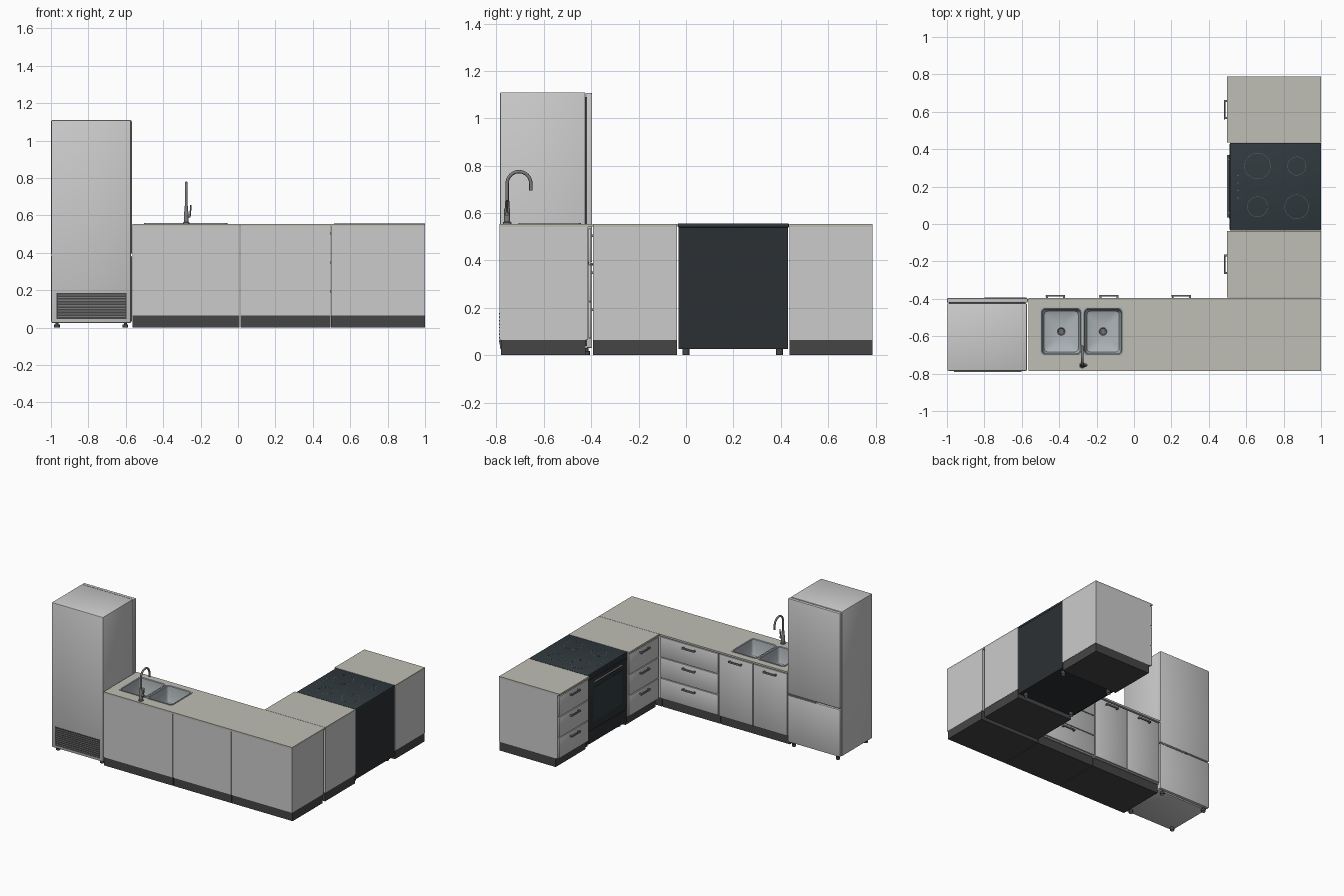
import bpy, bmesh, math
from mathutils import Vector

if "Cube" in bpy.data.objects:
    bpy.data.objects.remove(bpy.data.objects["Cube"])


def material(name, rgb):
    m = bpy.data.materials.new(name)
    m.diffuse_color = (*rgb, 1)
    m.use_nodes = True
    m.node_tree.nodes["Principled BSDF"].inputs["Base Color"].default_value = m.diffuse_color
    return m


BEIGE = material("worktop", (0.52, 0.51, 0.46))
DARK = material("dark_trim", (0.06, 0.06, 0.06))
BLACK = material("black_enamel", (0.025, 0.03, 0.034))
GLASS = material("dark_glass", (0.03, 0.042, 0.048))
MARK = material("burner_mark", (0.12, 0.13, 0.14))
STEEL = material("steel", (0.42, 0.46, 0.48))
CHROME = material("handle_metal", (0.2, 0.2, 0.2))


def finish(name, bm, mat=None, smooth=False):
    bmesh.ops.recalc_face_normals(bm, faces=bm.faces[:])
    me = bpy.data.meshes.new(name)
    bm.to_mesh(me)
    bm.free()
    ob = bpy.data.objects.new(name, me)
    bpy.context.collection.objects.link(ob)
    if mat:
        me.materials.append(mat)
    if smooth:
        bpy.ops.object.select_all(action='DESELECT')
        ob.select_set(True)
        bpy.context.view_layer.objects.active = ob
        bpy.ops.object.shade_smooth_by_angle(angle=math.radians(35))
    return ob


def box(name, a, b, mat=None, bevel=0, open_top=False):
    bm = bmesh.new()
    bmesh.ops.create_cube(bm, size=1)
    for v in bm.verts:
        v.co = Vector([(p + q) / 2 + c * abs(q - p) for p, q, c in zip(a, b, v.co)])
    if open_top:
        top = max(bm.faces, key=lambda f: f.calc_center_median().z)
        bmesh.ops.delete(bm, geom=[top], context='FACES_ONLY')
    if bevel:
        bmesh.ops.bevel(bm, geom=bm.edges[:], offset=bevel, segments=2, profile=0.5, affect='EDGES')
    return finish(name, bm, mat, bool(bevel))


def loft(name, rings, mat=None, closed=False):
    """Skin a list of equal-length rings; end rings are capped unless closed."""
    bm = bmesh.new()
    vs = [[bm.verts.new(p) for p in r] for r in rings]
    n = len(vs[0])
    pairs = list(zip(vs, vs[1:])) + ([(vs[-1], vs[0])] if closed else [])
    for r, s in pairs:
        for i in range(n):
            bm.faces.new((r[i], r[(i + 1) % n], s[(i + 1) % n], s[i]))
    if not closed:
        bm.faces.new(vs[-1])
    return finish(name, bm, mat, True)


def circle(x, y, z, r, n=24):
    return [(x + r * math.cos(2 * math.pi * i / n), y + r * math.sin(2 * math.pi * i / n), z) for i in range(n)]


def lathe(name, x, y, profile, mat=None, n=24):
    rings = [circle(x, y, z, r, n) for r, z in profile]
    return loft(name, rings, mat)


def round_rect(x0, x1, y0, y1, r, z, inset=0, k=5):
    pts = []
    x0, x1, y0, y1 = x0 + inset, x1 - inset, y0 + inset, y1 - inset
    for cx, cy, a in ((x1 - r, y1 - r, 0), (x0 + r, y1 - r, 90), (x0 + r, y0 + r, 180), (x1 - r, y0 + r, 270)):
        for i in range(k + 1):
            t = math.radians(a + 90 * i / k)
            pts.append((cx + r * math.cos(t), cy + r * math.sin(t), z))
    return pts


def tube(name, pts, r, mat):
    cu = bpy.data.curves.new(name, 'CURVE')
    cu.dimensions = '3D'
    cu.bevel_depth, cu.bevel_resolution, cu.use_fill_caps = r, 4, True
    sp = cu.splines.new('POLY')
    sp.points.add(len(pts) - 1)
    for p, c in zip(sp.points, pts):
        p.co = (*c, 1)
    ob = bpy.data.objects.new(name, cu)
    bpy.context.collection.objects.link(ob)
    cu.materials.append(mat)


TOP, SLAB, KICK = 0.555, 0.542, 0.065
FRONT_Y, FRONT_X = -0.400, 0.500


# Door and drawer fronts: a runs along the row, d points out of the front
def row_box(name, row, a0, a1, d0, d1, z0, z1, mat=None, bevel=0):
    if row == 'back':
        box(name, (a0, FRONT_Y + d0, z0), (a1, FRONT_Y + d1, z1), mat, bevel)
    else:
        box(name, (FRONT_X - d0, a0, z0), (FRONT_X - d1, a1, z1), mat, bevel)


def front(name, row, a0, a1, z0, z1):
    row_box(name, row, a0 + 0.003, a1 - 0.003, -0.012, 0, z0, z1, None, 0.0015)
    c, z = (a0 + a1) / 2, z1 - 0.03
    row_box(name + "_handle", row, c - 0.052, c + 0.052, 0.012, 0.02, z - 0.006, z + 0.006, CHROME, 0.0015)
    for s in (-1, 1):
        row_box(name + "_handle_post", row, c + s * 0.046 - 0.005, c + s * 0.046 + 0.005, -0.002, 0.014,
                z - 0.005, z + 0.005, CHROME)


def drawers(name, row, a0, a1):
    h = (0.537 - 0.07) / 3
    for i in range(3):
        front(f"{name}_drawer_{i + 1}", row, a0, a1, 0.07 + i * h + 0.002, 0.07 + (i + 1) * h - 0.003)


# Back row carcasses and plinths
for name, x0, x1 in (("sink", -0.565, 0.008), ("drawer", 0.013, 0.494), ("corner", 0.498, 1.0)):
    box(name + "_cabinet", (x0, -0.787, KICK), (x1, -0.414, SLAB), open_top=name == "sink")
    box(name + "_plinth", (x0, -0.78, 0), (x1, -0.425, KICK), DARK)
for i in range(2):
    front(f"sink_door_{i + 1}", 'back', -0.563 + i * 0.286, -0.277 + i * 0.286, 0.07, 0.535)
drawers("back", 'back', 0.012, 0.495)

# Right row drawer units
for name, y0, y1 in (("inner", -0.393, -0.037), ("outer", 0.436, 0.788)):
    box(name + "_cabinet", (0.514, y0, KICK), (1.0, y1, SLAB))
    box(name + "_plinth", (0.53, y0, 0), (0.998, y1, KICK), DARK)
    box(name + "_worktop", (0.497, y0, SLAB), (1.0, y1, TOP), BEIGE)
    drawers(name, 'right', y0, y1)

# Long worktop with openings for the two bowls
worktop = box("long_worktop", (-0.565, -0.787, SLAB), (1.0, -0.395, TOP), BEIGE)
bowls = ((-0.502, -0.276), (-0.274, -0.057))
for x0, x1 in bowls:
    cutter = box("bowl_cutter", (x0 + 0.009, -0.697, 0.5), (x1 - 0.009, -0.453, 0.6))
    mod = worktop.modifiers.new("opening", 'BOOLEAN')
    mod.operation, mod.object, mod.solver = 'DIFFERENCE', cutter, 'EXACT'
    bpy.context.view_layer.objects.active = worktop
    bpy.ops.object.modifier_apply(modifier=mod.name)
    bpy.data.objects.remove(cutter)

# Sink bowls with rims and drains
for i, (x0, x1) in enumerate(bowls):
    cx, cy = (x0 + x1) / 2, -0.575
    steps = ((0, TOP - 0.002), (0, TOP + 0.004), (0.008, TOP + 0.004), (0.012, TOP), (0.016, 0.45), (0.022, 0.437),
             (0.032, 0.432), (0.085, 0.424))
    loft(f"sink_bowl_{i + 1}", [round_rect(x0, x1, -0.706, -0.444, 0.02, z, d) for d, z in steps], STEEL)
    lathe(f"drain_{i + 1}", cx, cy, ((0.024, 0.42), (0.024, 0.428), (0.019, 0.428), (0.016, 0.4245)), CHROME)
    for k in range(6):
        t = k * math.pi / 3
        lathe("drain_hole", cx + 0.009 * math.cos(t), cy + 0.009 * math.sin(t),
              ((0.003, 0.424), (0.003, 0.426)), DARK, 8)

# Faucet
fx, fy = -0.277, -0.755
lathe("faucet_body", fx, fy, ((0.018, TOP), (0.018, 0.561), (0.013, 0.564), (0.013, 0.615), (0.009, 0.625),
                              (0.009, 0.65), (0.006, 0.652)), CHROME)
arc = [(fx, fy + 0.05 - 0.05 * math.cos(math.pi * i / 16), 0.725 + 0.05 * math.sin(math.pi * i / 16)) for i in range(17)]
tube("faucet_spout", [(fx, fy, 0.64)] + arc + [(fx, fy + 0.1, 0.695)], 0.007, CHROME)
tube("faucet_lever_pivot", [(fx, fy, 0.597), (fx + 0.024, fy, 0.597)], 0.009, CHROME)
tube("faucet_lever", [(fx + 0.021, fy, 0.597), (fx + 0.025, fy, 0.655)], 0.004, CHROME)

# Refrigerator
box("fridge_body", (-0.998, -0.785, 0.025), (-0.572, -0.424, 1.11), None, 0.006)
box("fridge_lower_door", (-1.0, -0.421, 0.03), (-0.568, -0.396, 0.385), None, 0.006)
box("fridge_upper_door", (-1.0, -0.421, 0.392), (-0.568, -0.396, 1.108), None, 0.006)
box("fridge_door_seal", (-0.99, -0.426, 0.04), (-0.58, -0.412, 1.09), DARK)
box("fridge_grip", (-0.8, -0.41, 0.378), (-0.575, -0.3935, 0.39), CHROME, 0.002)
box("vent_panel", (-0.97, -0.787, 0.045), (-0.595, -0.78, 0.185), DARK)
for i in range(9):
    z = 0.056 + i * 0.0145
    box("vent_slat", (-0.963, -0.79, z), (-0.602, -0.784, z + 0.006), CHROME)
for x in (-0.968, -0.602):
    for y in (-0.75, -0.42):
        lathe("fridge_foot", x, y, ((0.015, 0), (0.015, 0.018), (0.008, 0.018), (0.008, 0.03)), DARK, 16)

# Oven body, door, drawer and handle
box("oven_body", (0.525, -0.032, 0.027), (0.998, 0.43, 0.54), BLACK)
box("oven_control_panel", (0.512, -0.032, 0.515), (0.53, 0.43, 0.541), BLACK)
box("oven_door", (0.51, -0.03, 0.13), (0.524, 0.428, 0.511), BLACK, 0.002)
box("oven_window", (0.5085, 0.03, 0.19), (0.512, 0.368, 0.44), GLASS)
box("oven_drawer", (0.511, -0.03, 0.034), (0.524, 0.428, 0.124), BLACK, 0.002)
tube("oven_handle", [(0.503, 0.035, 0.485), (0.503, 0.37, 0.485)], 0.006, CHROME)
for y in (0.06, 0.345):
    box("oven_handle_post", (0.503, y - 0.006, 0.48), (0.514, y + 0.006, 0.49), CHROME)
for x in (0.56, 0.96):
    for y in (0.0, 0.395):
        lathe("oven_foot", x, y, ((0.015, 0), (0.015, 0.03)), DARK, 16)

# Cooktop with burner rings and touch marks
box("cooktop", (0.512, -0.035, 0.54), (1.0, 0.434, 0.556), GLASS, 0.003)
for x, y, r in ((0.66, 0.31, 0.07), (0.87, 0.31, 0.05), (0.66, 0.092, 0.055), (0.87, 0.092, 0.065)):
    loft("burner_ring", [circle(x, y, z, q, 40) for q, z in
                         ((r, 0.5555), (r, 0.5565), (r - 0.002, 0.5565), (r - 0.002, 0.5555))], MARK, True)
for i in range(4):
    lathe("touch_mark", 0.555, 0.14 + i * 0.04, ((0.004, 0.5555), (0.004, 0.5565)), MARK, 12)
